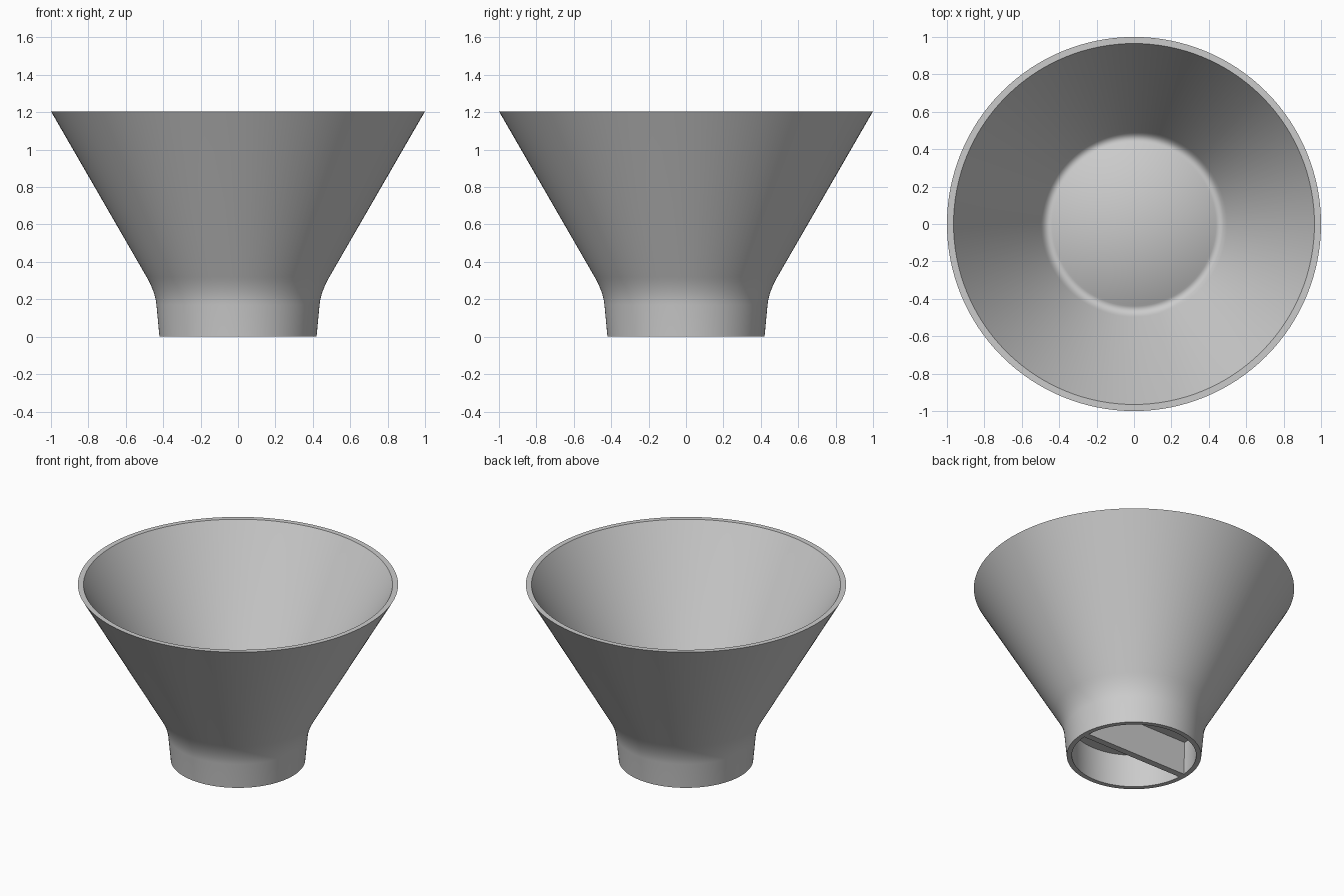
import bpy, bmesh, math
from mathutils import Vector

cube = bpy.data.objects.get("Cube")
if cube:
    bpy.data.objects.remove(cube, do_unlink=True)

# single plain grey
grey = bpy.data.materials.new("light_grey")
grey.use_nodes = True
colour = (0.6, 0.6, 0.6, 1)
grey.diffuse_color = colour
grey.node_tree.nodes["Principled BSDF"].inputs["Base Color"].default_value = colour


def blend(a, corner, b, steps=8):
    """Rounded corner from a to b, tangent to the lines through corner."""
    a, c, b = Vector(a), Vector(corner), Vector(b)
    ts = [i / steps for i in range(steps + 1)]
    return [(1 - t) ** 2 * a + 2 * t * (1 - t) * c + t * t * b for t in ts]


def finish(bm, name):
    bmesh.ops.recalc_face_normals(bm, faces=bm.faces)
    mesh = bpy.data.meshes.new(name)
    bm.to_mesh(mesh)
    bm.free()
    mesh.materials.append(grey)
    obj = bpy.data.objects.new(name, mesh)
    bpy.context.collection.objects.link(obj)
    return obj


HEIGHT, CEILING, WALL = 1.205, 0.23, 0.035
SLOPE = math.tan(math.radians(30))


def cone_radius(z):
    return 1 - (HEIGHT - z) * SLOPE


# flared bowl: domed floor, sloped wall, rim, neck and hollow foot as one profile
floor_z, floor_r = 0.37, 0.43
apex = floor_z + floor_r * math.tan(math.radians(20))
wall_z = 0.395
corner_r = 0.468
corner_z = wall_z - (cone_radius(wall_z) - WALL - corner_r) / SLOPE
profile = [Vector((0, apex))]
profile += blend((floor_r, floor_z), (corner_r, corner_z),
                 (cone_radius(wall_z) - WALL, wall_z))
profile += [Vector((1 - WALL, HEIGHT)), Vector((1, HEIGHT))]
profile += blend((cone_radius(0.32), 0.32), (cone_radius(0.24), 0.24), (0.436, 0.17))
profile += [Vector((0.42, 0)), Vector((0.388, 0)),
            Vector((0.395, CEILING)), Vector((0, CEILING))]

bm = bmesh.new()
verts = [bm.verts.new((p.x, 0, p.y)) for p in profile]
edges = [bm.edges.new(pair) for pair in zip(verts, verts[1:])]
bmesh.ops.spin(bm, geom=verts + edges, cent=(0, 0, 0), axis=(0, 0, 1),
               angle=math.tau, steps=128, use_duplicate=False)
bmesh.ops.remove_doubles(bm, verts=bm.verts, dist=1e-4)
bowl = finish(bm, "flared_bowl")
bpy.ops.object.select_all(action="DESELECT")
bowl.select_set(True)
bpy.context.view_layer.objects.active = bowl
bpy.ops.object.shade_smooth_by_angle(angle=math.radians(30))

# upright rib across the hollow foot
bm = bmesh.new()
bmesh.ops.create_cube(bm, size=1)
bmesh.ops.scale(bm, vec=(0.782, 0.045, CEILING), verts=bm.verts)
bmesh.ops.translate(bm, vec=(0, 0, CEILING / 2), verts=bm.verts)
finish(bm, "foot_rib")
